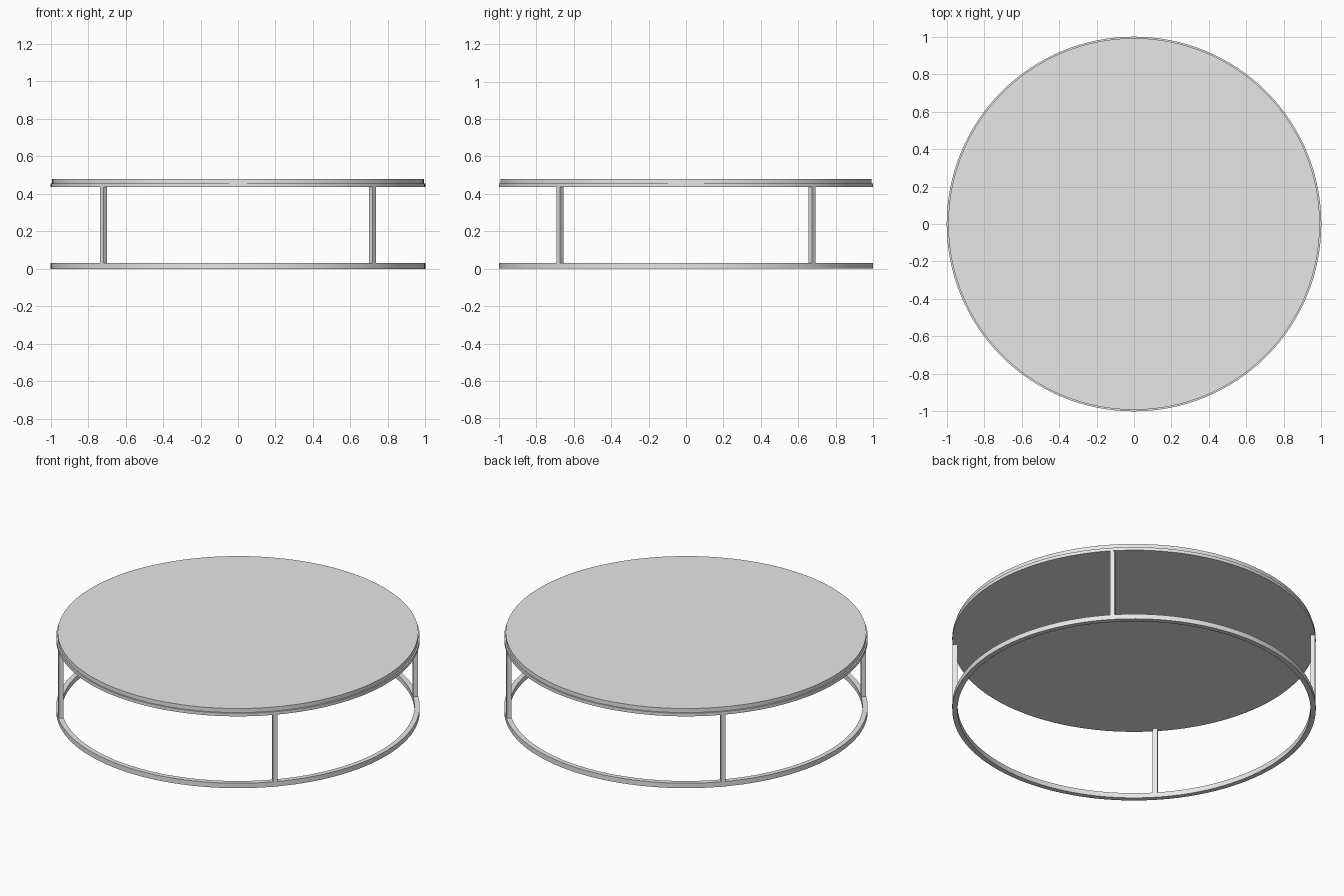
import bpy
import math

cube = bpy.data.objects.get("Cube")
if cube:
    bpy.data.objects.remove(cube, do_unlink=True)

# One plain painted finish
grey = bpy.data.materials.new("light_grey")
grey.use_nodes = True
color = (0.8, 0.8, 0.8, 1)
grey.diffuse_color = color
grey.node_tree.nodes["Principled BSDF"].inputs["Base Color"].default_value = color

SEGMENTS = 128
RING_MID = 0.985      # centre line of the tube frame
TUBE = 0.028          # width of the square tube
BASE_TOP, RIM_BOTTOM, RIM_TOP, TABLE_TOP = 0.03, 0.436, 0.455, 0.48


def lathe(name, profile, closed):
    """Spin an (r, z) profile around z; an open profile is capped by its end loops."""
    n = len(profile)
    verts = [(r * math.cos(a), r * math.sin(a), z)
             for a in (math.tau * i / SEGMENTS for i in range(SEGMENTS))
             for r, z in profile]
    faces = []
    for i in range(SEGMENTS):
        j = (i + 1) % SEGMENTS
        for k in range(n if closed else n - 1):
            m = (k + 1) % n
            faces.append((i * n + k, j * n + k, j * n + m, i * n + m))
    if not closed:
        faces.append([i * n for i in reversed(range(SEGMENTS))])
        faces.append([i * n + n - 1 for i in range(SEGMENTS)])
    mesh = bpy.data.meshes.new(name)
    mesh.from_pydata(verts, [], faces)
    mesh.update()
    obj = bpy.data.objects.new(name, mesh)
    bpy.context.collection.objects.link(obj)
    finish(obj)
    return obj


def finish(obj):
    obj.data.materials.append(grey)
    bpy.ops.object.select_all(action='DESELECT')
    obj.select_set(True)
    bpy.context.view_layer.objects.active = obj
    bpy.ops.object.shade_smooth_by_angle(angle=math.radians(30))


# Base ring of square tube
inner, outer = RING_MID - TUBE / 2, 1.0
lathe("base_ring", [(inner, 0), (outer, 0), (outer, BASE_TOP), (inner, BASE_TOP)], True)

# Tabletop: wider rim below, slightly inset slab above
lathe("tabletop", [(1.0, RIM_BOTTOM), (1.0, RIM_TOP),
                   (0.992, RIM_TOP), (0.992, TABLE_TOP)], False)

# Four square legs turned to face the centre
angle = math.atan2(0.672, 0.717)
height = RIM_BOTTOM - BASE_TOP
for name, a in (("back_left_leg", angle), ("back_right_leg", math.pi - angle),
                ("front_right_leg", math.pi + angle), ("front_left_leg", -angle)):
    bpy.ops.mesh.primitive_cube_add(
        size=1, location=(RING_MID * math.cos(a), RING_MID * math.sin(a), BASE_TOP + height / 2),
        rotation=(0, 0, a))
    leg = bpy.context.object
    leg.name = name
    leg.scale = (0.026, 0.026, height)
    finish(leg)
